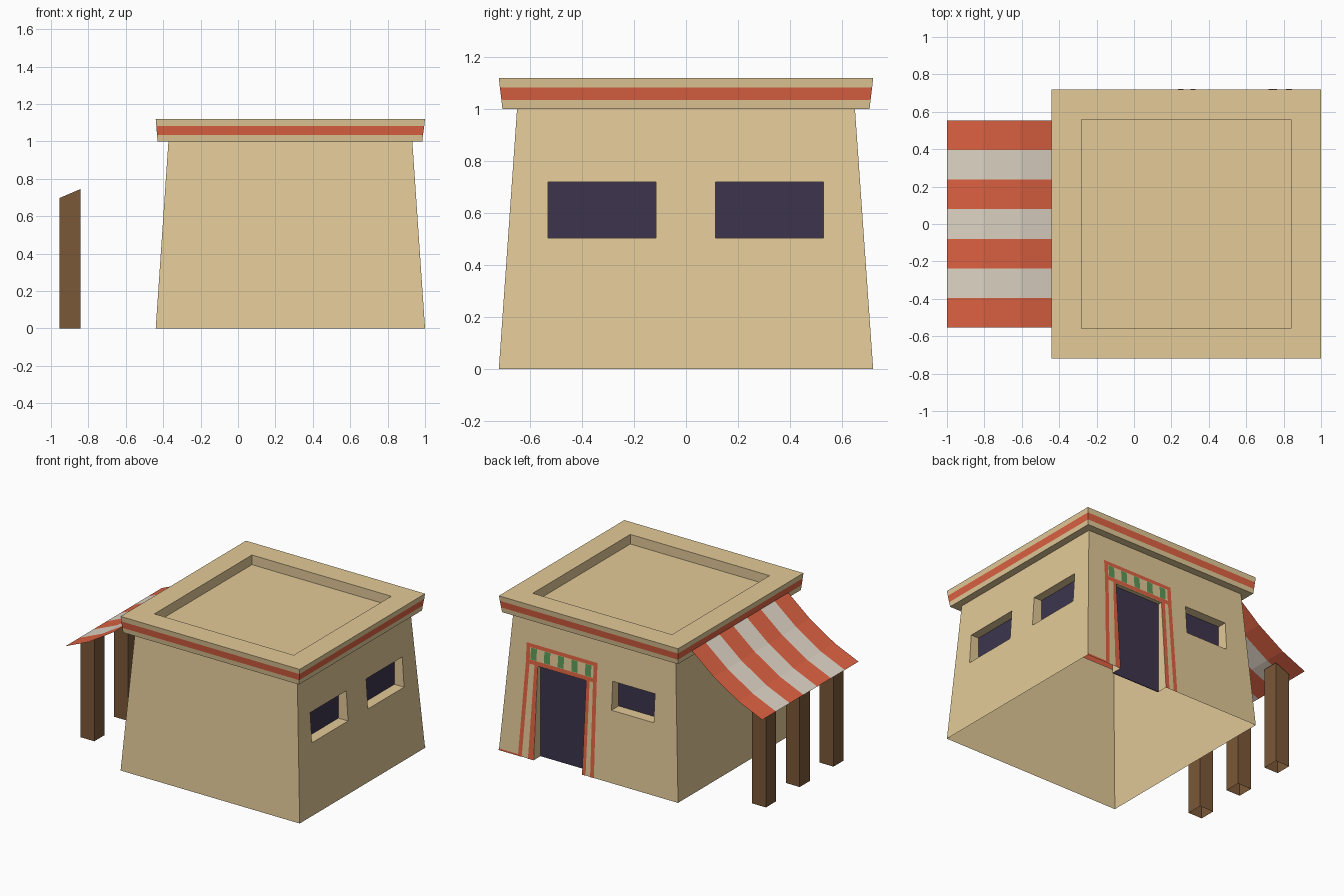
import bpy, bmesh

if "Cube" in bpy.data.objects:
    bpy.data.objects.remove(bpy.data.objects["Cube"])


def mat(name, r, g, b):
    lin = lambda c: ((c / 255 + 0.055) / 1.055) ** 2.4
    m = bpy.data.materials.new(name)
    m.diffuse_color = (lin(r), lin(g), lin(b), 1)
    m.use_nodes = True
    m.node_tree.nodes["Principled BSDF"].inputs["Base Color"].default_value = m.diffuse_color
    return m


SAND = mat("sand plaster", 227, 202, 152)
RED = mat("brick red", 223, 99, 67)
CREAM = mat("cream cloth", 226, 215, 200)
WOOD = mat("brown wood", 123, 88, 56)
DARK = mat("dark opening", 61, 53, 78)
GREEN = mat("green paint", 94, 150, 88)


def add_object(name, bm, *mats, recalc=True):
    if recalc:
        bmesh.ops.recalc_face_normals(bm, faces=bm.faces)
    me = bpy.data.meshes.new(name)
    bm.to_mesh(me)
    bm.free()
    for m in mats:
        me.materials.append(m)
    ob = bpy.data.objects.new(name, me)
    bpy.context.collection.objects.link(ob)
    return ob


def stack(rings):
    """Closed solid from rectangular rings (z, x0, x1, y half width)."""
    bm = bmesh.new()
    loops = [[bm.verts.new((x, y, z)) for x, y in
              ((x0, -h), (x1, -h), (x1, h), (x0, h))] for z, x0, x1, h in rings]
    for a, b in zip(loops, loops[1:]):
        for i in range(4):
            j = (i + 1) % 4
            bm.faces.new((a[i], a[j], b[j], b[i]))
    bm.faces.new(loops[0][::-1])
    bm.faces.new(loops[-1])
    bmesh.ops.recalc_face_normals(bm, faces=bm.faces)
    return bm


def box(name, lo, hi, m):
    bm = bmesh.new()
    bmesh.ops.create_cube(bm, size=1)
    for v in bm.verts:
        v.co = [hi[i] if v.co[i] > 0 else lo[i] for i in range(3)]
    return add_object(name, bm, m)


def remove_faces(ob, heights):
    """Open a mesh by deleting its level faces at the given heights."""
    bm = bmesh.new()
    bm.from_mesh(ob.data)
    gone = [f for f in bm.faces
            if any(all(abs(v.co.z - h) < .001 for v in f.verts) for h in heights)]
    bmesh.ops.delete(bm, geom=gone, context='FACES')
    bm.to_mesh(ob.data)
    bm.free()


# Tapered walls
walls = add_object("walls", stack([(0, -.44, 1, .72), (1, -.372, .932, .65)]), SAND)

# Openings: cut a recess, then lay a thin dark plate at its back
openings = [
    ("right_window_front", (.885, -.53, .505), (1.2, -.115, .72), 0),
    ("right_window_back", (.885, .113, .505), (1.2, .528, .72), 0),
    ("back_window", (-.22, .6, .51), (.12, .9, .715), 1),
    ("doorway", (.33, .64, -.1), (.72, .9, .665), 1),
]
for name, lo, hi, axis in openings:
    cutter = box(name + "_cutter", lo, hi, SAND)
    cutter.hide_render = True
    mod = walls.modifiers.new(name, 'BOOLEAN')
    mod.operation, mod.solver, mod.object = 'DIFFERENCE', 'EXACT', cutter
    bpy.context.view_layer.objects.active = walls
    bpy.ops.object.modifier_apply(modifier=name)
    bpy.data.objects.remove(cutter)
    p0, p1 = list(lo), list(hi)
    p0[2] = max(0, p0[2])
    p1[axis] = lo[axis] + .003
    p0[axis] -= .002
    box(name + "_panel", p0, p1, DARK)

# The building is a hollow shell, open underneath
remove_faces(walls, (0, 1))

# Cornice with red band and sunken roof, starting at the wall tops
bm = stack([(1, -.372, .932, .65), (1, -.43, .985, .706), (1.035, -.433, .989, .71),
            (1.083, -.437, .996, .716), (1.12, -.44, 1, .72),
            (1.12, -.28, .84, .56), (1.05, -.28, .84, .56)])
for f in bm.faces:
    zs = [v.co.z for v in f.verts]
    f.material_index = int(1.03 < min(zs) and max(zs) < 1.09 and max(zs) > min(zs) + .01)
bottom = [f for f in bm.faces if all(abs(v.co.z - 1) < .001 and abs(v.co.y) < .66
                                     for v in f.verts)]
bmesh.ops.delete(bm, geom=bottom, context='FACES_ONLY')
add_object("cornice_and_roof", bm, SAND, RED, recalc=False)


# Painted door surround: flat strips lying on the sloping back wall
def paint(name, quads, m):
    bm = bmesh.new()
    for quad in quads:
        f = bm.faces.new([bm.verts.new((x, .7225 - .07 * z, z)) for x, z in quad])
        f.normal_update()
        if f.normal.y < 0:
            f.normal_flip()
    add_object(name, bm, m, recalc=False)


def bar(x0, x1, z0, z1, s0=0, s1=0):
    return [(x0 + s0, z0), (x1 + s1, z0), (x1, z1), (x0, z1)]


paint("door_trim", [
    bar(.245, .815, .785, .812), bar(.245, .815, .668, .698),
    bar(.245, .275, .698, .785), bar(.785, .815, .698, .785),
    bar(.245, .275, 0, .668, -.01, -.01), bar(.785, .815, 0, .668, .03, .03),
    bar(.302, .33, 0, .668), bar(.72, .745, 0, .668, 0, .02),
    bar(.845, 1, 0, .012)], RED)
paint("lintel_blocks",
      [bar(x - .024, x + .024, .7, .783) for x in (.317, .427, .537, .647, .755)], GREEN)

# Striped sagging awning
profile = [(-1, .69), (-.81, .772), (-.61, .897), (-.435, 1.04)]
bm = bmesh.new()
rows = [[bm.verts.new((x, -.553 + 1.106 * i / 7, z)) for x, z in profile] for i in range(8)]
for i in range(7):
    for j in range(3):
        f = bm.faces.new((rows[i][j], rows[i][j + 1], rows[i + 1][j + 1], rows[i + 1][j]))
        f.material_index = i % 2
add_object("awning", bm, RED, CREAM, recalc=False)

# Posts with open feet and tops sloped to the awning
for name, y in (("front", -.388), ("middle", 0), ("back", .388)):
    post = box(name + "_post", (-.955, y - .058, 0), (-.843, y + .058, .7), WOOD)
    remove_faces(post, (0,))
    for v in post.data.vertices:
        if v.co.z > .5:
            v.co.z = .745 if v.co.x > -.9 else .697
